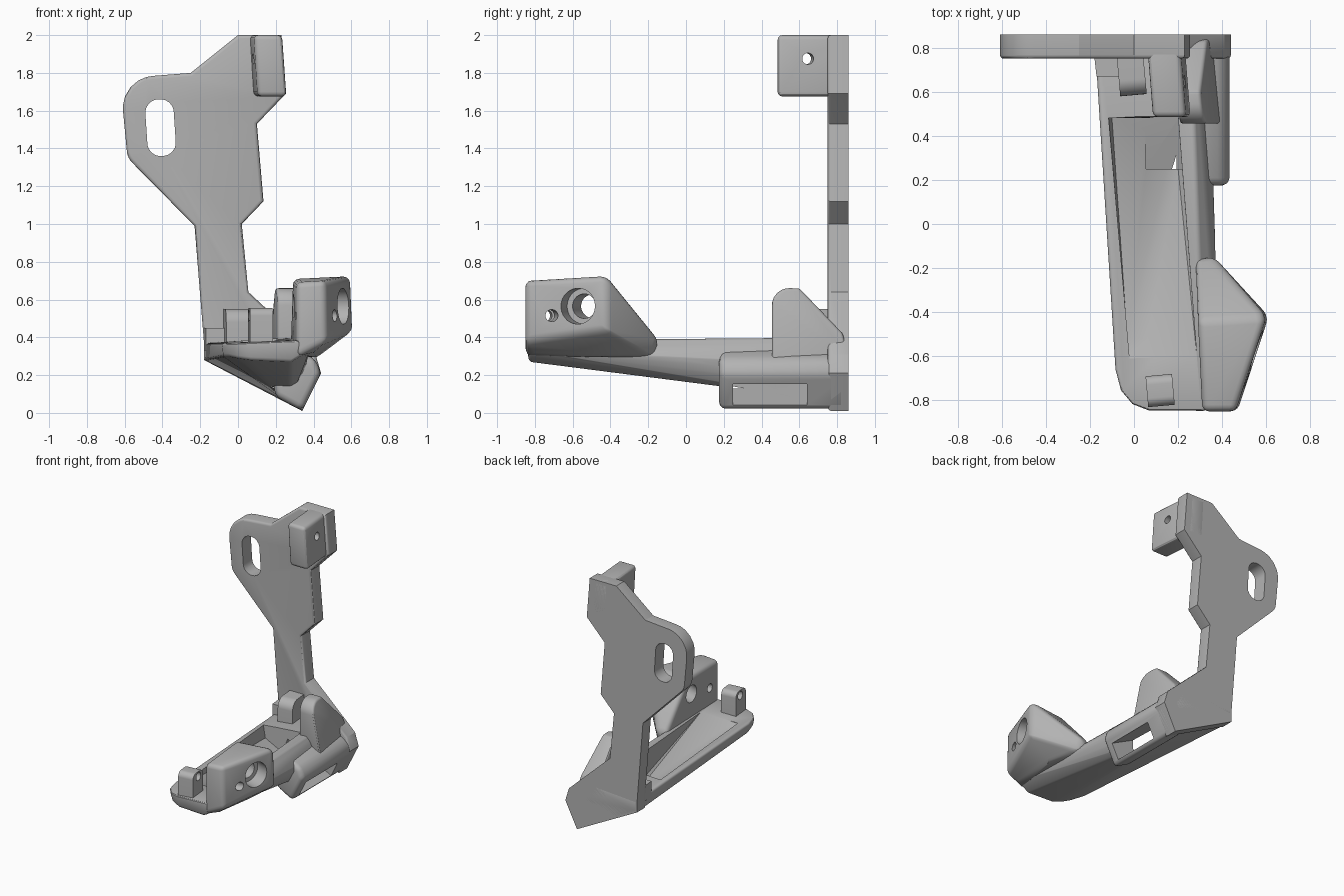
import bpy, bmesh, math
from mathutils import Vector

if "Cube" in bpy.data.objects:
    bpy.data.objects.remove(bpy.data.objects["Cube"])

grey = bpy.data.materials.new("plain_grey")
grey.use_nodes = True
COLOUR = (0.45, 0.45, 0.45, 1)
grey.diffuse_color = COLOUR
grey.node_tree.nodes["Principled BSDF"].inputs["Base Color"].default_value = COLOUR


def make(name, bm):
    bmesh.ops.recalc_face_normals(bm, faces=bm.faces)
    mesh = bpy.data.meshes.new(name)
    bm.to_mesh(mesh)
    bm.free()
    mesh.materials.append(grey)
    obj = bpy.data.objects.new(name, mesh)
    bpy.context.collection.objects.link(obj)
    return obj


def hull(name, points):
    """Convex solid around a few corner points."""
    bm = bmesh.new()
    for p in points:
        bm.verts.new(p)
    res = bmesh.ops.convex_hull(bm, input=bm.verts)
    loose = {v for v in res["geom_interior"] + res["geom_unused"]
             if isinstance(v, bmesh.types.BMVert)}
    bmesh.ops.delete(bm, geom=list(loose), context='VERTS')
    bmesh.ops.recalc_face_normals(bm, faces=bm.faces)
    bmesh.ops.dissolve_limit(bm, angle_limit=0.09, verts=bm.verts, edges=bm.edges)
    return make(name, bm)


def rounded(profile, steps=6):
    """Replace corners given as (a, b, radius) by arcs."""
    out = []
    for i, (a, b, r) in enumerate(profile):
        p = Vector((a, b))
        if not r:
            out.append(p)
            continue
        u = (Vector(profile[i - 1][:2]) - p).normalized()
        v = (Vector(profile[(i + 1) % len(profile)][:2]) - p).normalized()
        half = u.angle(v) / 2
        mid = p + (u + v).normalized() * r / math.sin(half)
        s, e = p + u * r / math.tan(half) - mid, p + v * r / math.tan(half) - mid
        for k in range(steps + 1):
            d = s.lerp(e, k / steps)
            out.append(mid + d.normalized() * r)
    return out


def prism(name, profile, lo, hi, axis, front_bevel=0, skew=0):
    """Extrude a profile along y (profile in x,z) or along x (profile in y,z)."""
    bm = bmesh.new()
    place = (lambda p, t: (p.x, t, p.y)) if axis == 'y' else \
        (lambda p, t: (t - skew * p.x, p.x + skew * t, p.y))
    pts = rounded(profile)
    rings = [[bm.verts.new(place(p, t)) for p in pts] for t in (lo, hi)]
    front = bm.faces.new(rings[0])
    bm.faces.new(rings[1][::-1])
    for i in range(len(pts)):
        bm.faces.new([rings[0][i - 1], rings[0][i], rings[1][i], rings[1][i - 1]])
    if front_bevel:
        bmesh.ops.recalc_face_normals(bm, faces=bm.faces)
        bmesh.ops.bevel(bm, geom=list(front.edges), offset=front_bevel,
                        segments=3, profile=0.5, affect='EDGES')
    return make(name, bm)


def bore(center, direction, radius, depth):
    """Round cutter centred on a point."""
    bm = bmesh.new()
    turn = Vector((0, 0, 1)).rotation_difference(Vector(direction)).to_matrix().to_4x4()
    turn.translation = center
    bmesh.ops.create_cone(bm, cap_ends=True, segments=32, radius1=radius,
                          radius2=radius, depth=depth, matrix=turn)
    return make("cutter", bm)


def finish(obj, bevel=0, cutters=()):
    """Round the edges, cut the openings and shade."""
    if bevel:
        m = obj.modifiers.new("round", 'BEVEL')
        m.width, m.segments, m.angle_limit = bevel, 3, math.radians(28)
    for c in cutters:
        m = obj.modifiers.new("cut", 'BOOLEAN')
        m.operation, m.solver, m.object = 'DIFFERENCE', 'EXACT', c
        c.hide_render = True
    bpy.context.view_layer.update()
    graph = bpy.context.evaluated_depsgraph_get()
    mesh = bpy.data.meshes.new_from_object(obj.evaluated_get(graph))
    obj.modifiers.clear()
    obj.data = mesh
    bpy.ops.object.select_all(action='DESELECT')
    obj.select_set(True)
    bpy.context.view_layer.objects.active = obj
    bpy.ops.object.shade_smooth_by_angle(angle=math.radians(30))


# Upright back plate with its slotted ear
plate = prism("back_plate", [
    (-.18, .28, 0), (-.18, .37, 0), (-.23, .99, 0), (-.585, 1.35, .1), (-.625, 1.77, .17),
    (-.25, 1.8, 0), (0, 2, 0), (.23, 2, 0), (.255, 1.69, 0), (.225, 1.66, 0),
    (.1, 1.53, 0), (.135, 1.12, 0), (.02, 1, 0), (.055, .64, 0), (.41, .31, 0),
    (.44, .21, 0), (.34, .01, 0)], .75, .86, 'y', front_bevel=.018)
slot = prism("cutter", [(-.475, 1.355, .07), (-.325, 1.365, .07),
                        (-.345, 1.665, .07), (-.495, 1.655, .07)], .6, 1, 'y')
finish(plate, 0, [slot])

# Top block with a cross hole
top_block = hull("top_block", [
    (x - .03 * back, .86 if back else .485, z) for back in (0, 1)
    for x, z in ((.085, 2), (.235, 2), (.258, 1.675), (.105, 1.675))])
top_bore = bore((.17, .64, 1.875), (1, .09, 0), .03, .6)
finish(top_block, .025, [top_bore])

# Sloping base bar
base = hull("base_bar", [
    (-.18, .86, .37), (.26, .86, .4), (.34, .86, .25), (.27, .86, .05), (-.18, .86, .28),
    (-.085, -.66, .37), (-.06, -.76, .37), (-.01, -.82, .37), (.07, -.85, .375),
    (.32, -.85, .385), (.38, -.83, .33), (.36, .17, .25), (.37, -.13, .3),
    (-.08, -.66, .3), (-.05, -.75, .3), (.0, -.8, .29), (.07, -.83, .28), (.28, -.83, .27)])

# Side box beside the rear of the bar
side_box = prism("side_box", [(.15, .36, 0), (.28, .35, 0), (.41, .285, 0), (.44, .21, 0),
                              (.34, .01, 0), (.2, .085, 0)], .175, .855, 'y')

# Tapered pocket in the top, opening to the side window
pocket = hull("cutter", [
    (-.115, .48, .6), (.2, .5, .6), (.285, -.6, .6), (-.02, -.61, .6),
    (-.115, .48, .36), (.2, .5, .36), (.285, -.6, .39), (-.02, -.61, .37),
    (-.1, .48, .275), (.2, .48, .125), (.2, .25, .16), (.06, -.52, .33), (-.03, -.52, .34)])
window = prism("cutter", [(.05, .205, 0), (.5, -.035, 0), (.55, .085, 0), (.09, .315, 0)],
               .25, .64, 'y')
finish(base, .015, [pocket, window])
finish(side_box, .035, [pocket, window])

# Front block with a stepped bore and a small pin hole
front_block = hull("front_block", [
    (.31, -.85, .3), (.31, -.85, .69), (.46, -.85, .70), (.47, -.85, .38), (.4, -.8, .32),
    (.29, -.44, .71), (.6, -.42, .725), (.612, -.42, .44), (.42, -.42, .295),
    (.28, -.16, .39), (.36, -.145, .39), (.36, -.17, .295), (.28, -.17, .295)])
out = Vector((.95, -.31, 0)).normalized()
face = Vector((.55, -.57, .565))
big_bore = bore(face, out, .095, .2)
inner_bore = bore(face, out, .065, 1.2)
pin_bore = bore((.3, -.73, .515), (1, .09, 0), .032, .9)
finish(front_block, .03, [big_bore, inner_bore, pin_bore])

# Front hinge lug
front_lug = prism("front_lug", [(-.83, .33, 0), (-.83, .555, .04), (-.69, .555, .04),
                                (-.69, .33, 0)], -.01, .11, 'x', skew=.09)
finish(front_lug, 0, [pin_bore])

# Rear lug rising against the plate
rear_lug = prism("rear_lug", [(.58, .3, 0), (.58, .55, .07), (.8, .55, 0), (.8, .3, 0)],
                 -.01, .11, 'x', skew=.09)
finish(rear_lug)

# Small step at the foot of the plate
step = hull("foot_step", [(x, y, z) for x, y in ((-.18, .76), (-.07, .76), (-.17, .67), (-.07, .67))
                          for z in (.33, .45)])
finish(step)

# Side fin leaning on the plate
profile = rounded([(.455, .27, 0), (.455, .66, .09), (.6, .66, .04), (.83, .42, 0), (.86, .3, 0)])
fin = hull("side_fin", [(x + (.5 - p.x) * .1, p.x, p.y) for p in profile
                        for x in (.205, .39 - max(0, p.y - .3) * .22)])
finish(fin, .015)

# Remove the helpers
for obj in [o for o in bpy.data.objects if o.name.startswith("cutter")]:
    bpy.data.objects.remove(obj)
